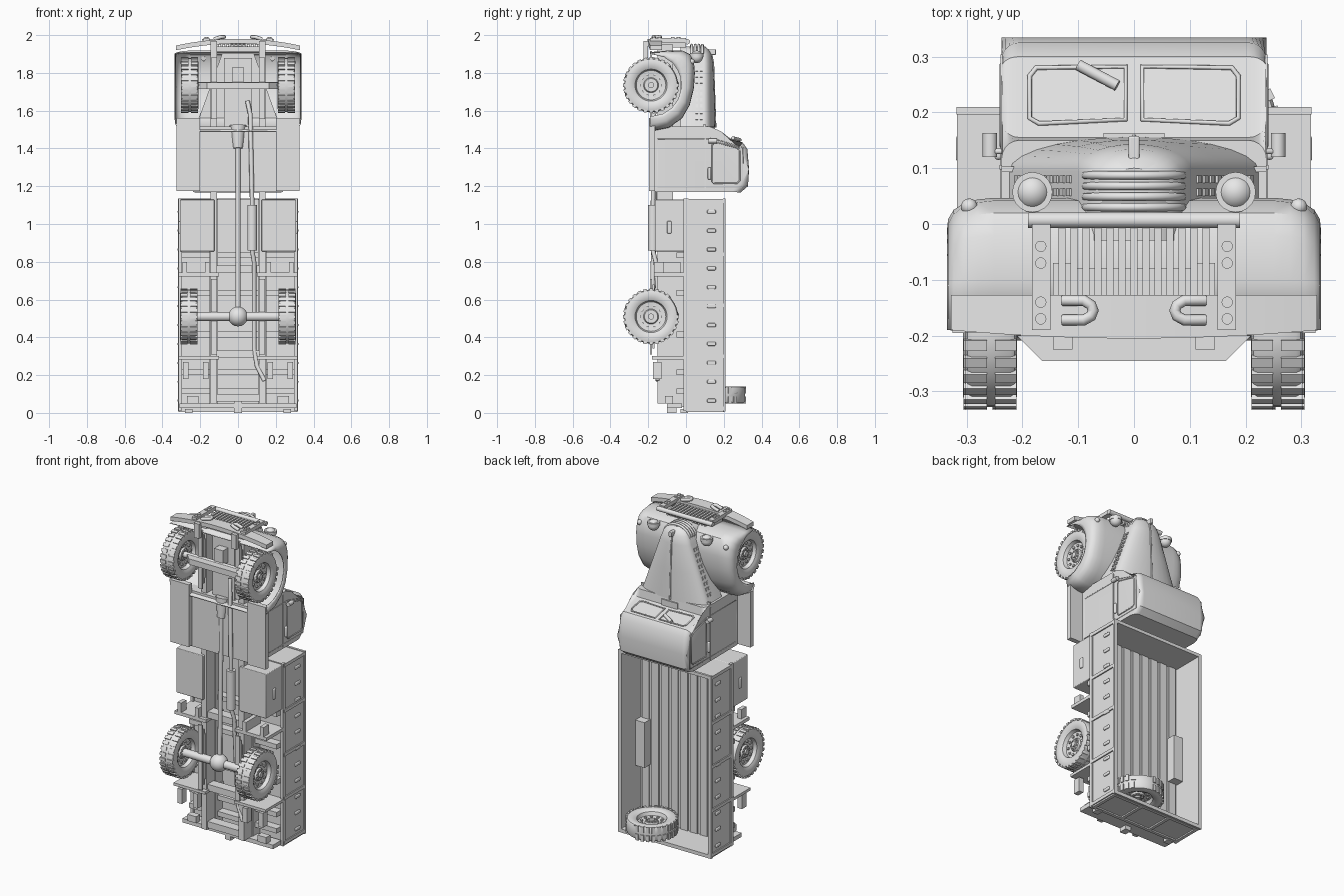
import bpy, bmesh, math
from mathutils import Vector, Matrix

if "Cube" in bpy.data.objects:
    bpy.data.objects.remove(bpy.data.objects["Cube"])

GREY = (0.8, 0.8, 0.8, 1)
grey = bpy.data.materials.new("plain grey")
grey.use_nodes = True
grey.diffuse_color = GREY
grey.node_tree.nodes["Principled BSDF"].inputs["Base Color"].default_value = GREY
parts = []


def finish(name, data, mirror=False, bevel=0):
    ob = bpy.data.objects.new(name, data)
    bpy.context.collection.objects.link(ob)
    data.materials.append(grey)
    if bevel:
        b = ob.modifiers.new("Bevel", "BEVEL")
        b.width, b.segments = bevel, 3
    if mirror:
        ob.modifiers.new("Mirror", "MIRROR")
    parts.append(ob)
    return ob


def mesh(name, bm, **kw):
    bmesh.ops.recalc_face_normals(bm, faces=bm.faces)
    me = bpy.data.meshes.new(name)
    bm.to_mesh(me)
    bm.free()
    return finish(name, me, **kw)


def add_box(bm, x, y, z, turn=None):
    mid = [(a + b) / 2 for a, b in (x, y, z)]
    size = [b - a for a, b in (x, y, z)]
    m = Matrix.Translation(mid) @ (turn or Matrix()) @ Matrix.Diagonal((*size, 1))
    bmesh.ops.create_cube(bm, size=1, matrix=m)


def boxes(name, items, **kw):
    bm = bmesh.new()
    for item in items:
        add_box(bm, *item)
    return mesh(name, bm, **kw)


def add_rod(bm, a, b, r, r2=None, n=20):
    a, b = Vector(a), Vector(b)
    m = Matrix.Translation((a + b) / 2) @ (b - a).to_track_quat("Z", "Y").to_matrix().to_4x4()
    bmesh.ops.create_cone(bm, cap_ends=True, segments=n, radius1=r,
                          radius2=r if r2 is None else r2, depth=(b - a).length, matrix=m)


def rods(name, items, **kw):
    bm = bmesh.new()
    for item in items:
        add_rod(bm, *item)
    return mesh(name, bm, **kw)


def tube(name, pts, r, closed=False, **kw):
    cu = bpy.data.curves.new(name, "CURVE")
    cu.dimensions, cu.bevel_depth, cu.bevel_resolution = "3D", r, 2
    cu.use_fill_caps = True
    sp = cu.splines.new("POLY")
    sp.points.add(len(pts) - 1)
    for p, co in zip(sp.points, pts):
        p.co = (*co, 1)
    sp.use_cyclic_u = closed
    return finish(name, cu, **kw)


def loft(bm, rings, closed=True, caps=True):
    vs = [[bm.verts.new(p) for p in ring] for ring in rings]
    n = len(vs[0])
    for a, b in zip(vs, vs[1:]):
        for i in range(n if closed else n - 1):
            j = (i + 1) % n
            bm.faces.new((a[i], a[j], b[j], b[i]))
    if caps:
        bm.faces.new(vs[0])
        bm.faces.new(vs[-1])


# Wheels: turned tyre and rim around the x axis, tread blocks, hub bolts
def wheel(name, spot, mirror=True, turn=None):
    bm = bmesh.new()
    side = [(.0, .02), (.035, .02), (.04, .01), (.078, .015), (.085, .036), (.1, .044),
            (.125, .046), (.138, .042), (.143, .034)]
    prof = side + [(r, -x) for r, x in reversed(side)]
    rings = []
    for k in range(36):
        a = math.tau * k / 36
        rings.append([(x, max(r, .001) * math.cos(a), max(r, .001) * math.sin(a)) for r, x in prof])
    loft(bm, rings + [rings[0]], closed=False, caps=False)
    bmesh.ops.remove_doubles(bm, verts=bm.verts, dist=.0005)
    for k in range(28):
        spin = Matrix.Rotation(math.tau * k / 28, 4, "X")
        for s in (-1, 1):
            ends = sorted((s * .007, s * .0455))
            start = len(bm.verts)
            add_box(bm, ends, (.134, .148), (-.0095, .0095))
            bm.verts.ensure_lookup_table()
            bmesh.ops.transform(bm, matrix=spin, verts=bm.verts[start:])
    for k in range(10):
        a = math.tau * k / 10
        y, z = math.cos(a), math.sin(a)
        add_rod(bm, (-.025, y * .028, z * .028), (.025, y * .028, z * .028), .005, None, 8)
        add_rod(bm, (-.02, y * .06, z * .06), (.02, y * .06, z * .06), .008, None, 10)
    add_rod(bm, (-.03, 0, 0), (.03, 0, 0), .016)
    bm.transform(Matrix.Translation(spot) @ (turn or Matrix()))
    return mesh(name, bm, mirror=mirror)


wheel("front_wheels", (.256, -.185, 1.735))
wheel("rear_wheels", (.26, -.185, .51))
wheel("spare_wheel", (.115, .17, .095), False, Matrix.Rotation(math.pi / 2, 4, "Y"))

# Cargo bed
boxes("bed_floor", [((-.305, .305), (0, .012), (.02, 1.13))] +
      [((x - .024, x + .024), (.01, .019), (.03, 1.12)) for x in [i * .066 for i in range(-4, 5)]])
boxes("bed_ends", [((-.31, .31), (0, .2), (1.118, 1.132)), ((-.31, .31), (0, .2), (.014, .03))])
boxes("bed_sides", [((.298, .31), (0, .2), (.014, 1.132))], mirror=True)
boxes("bed_rails", [((.296, .318), (.196, .21), (.01, 1.136)), ((.298, .316), (-.012, .012), (.01, 1.136))],
      mirror=True)
boxes("end_rails", [((-.318, .318), (.196, .21), z) for z in ((.008, .03), (1.116, 1.136))])
boxes("side_ribs", [((.308, .317), (0, .2), (z - .01, z + .01)) for z in (.025, .3, .57, .84, 1.122)],
      mirror=True)
boxes("side_slots", [((.308, .319), (.112, .158), (.055 + i * .1, .075 + i * .1)) for i in range(11)],
      mirror=True, bevel=.005)
boxes("wheel_boxes", [((.235, .3), (.01, .07), (.37, .65))], mirror=True)
boxes("tailgate_frame", [((x - .01, x + .01), (.0, .2), (.006, .016)) for x in (-.3, -.1, .1, .3)] +
      [((-.31, .31), y, (.006, .016)) for y in ((0, .02), (.18, .2))])

# Chassis
boxes("frame_rails", [((.11, .145), (-.15, -.07), (.05, 1.95)), ((.105, .15), (-.07, 0), (.03, 1.13))],
      mirror=True)
boxes("cross_members", [((-.12, .12), (-.14, -.08), (z, z + .04)) for z in (.06, .29, .74, 1.2, 1.46, 1.9)] +
      [((-.3, .3), (-.05, 0), (z, z + .03)) for z in (.1, .2, .4, .62, .82)])
boxes("leaf_springs", [((.112, .142), (-.19 + k * .012, -.18 + k * .012), (c - w + k * .03, c + w - k * .03))
                       for c, w in ((.51, .2), (1.735, .18)) for k in (0, 1, 2)], mirror=True)
boxes("mudguard_plates", [((.1, .315), (-.17, 0), (.722, .742)), ((.1, .315), (-.18, 0), (.283, .3)),
                          ((.15, .175), (-.17, -.03), (.74, .8)), ((.27, .295), (-.17, -.12), (.74, .8))],
      mirror=True)
boxes("rear_hangers", [((x, x + .03), (-.175, -.13), (.18, .27)) for x in (.155, .262)], mirror=True)
boxes("rear_bumper", [((-.31, .31), (-.1, -.02), (.025, .05)), ((-.02, .02), (-.1, -.05), (0, .08))])
boxes("rear_lamps", [((.21, .27), (-.11, -.07), (.05, .09)), ((.24, .28), (-.03, .01), (0, .02))], mirror=True)
boxes("storage_boxes", [((.125, .308), (-.165, -.003), (.855, 1.13))], mirror=True, bevel=.004)
boxes("storage_handles", [((.304, .316), (-.1, -.076), (.95, 1.015))], mirror=True, bevel=.005)

# Axles and driveline
rods("axle_tubes", [((-.25, -.185, .51), (.25, -.185, .51), .024),
                    ((-.24, -.185, 1.735), (.24, -.185, 1.735), .018),
                    ((0, -.18, .5), (0, -.16, 1.45), .013),
                    ((0, -.16, 1.4), (0, -.14, 1.52), .025, .045)])
bm = bmesh.new()
bmesh.ops.create_uvsphere(bm, u_segments=24, v_segments=14, radius=.052,
                          matrix=Matrix.Translation((0, -.185, .51)))
mesh("differential", bm)
bm = bmesh.new()
loft(bm, [[(x, y, z) for x, y in ((-.21, -.2), (-.165, -.245), (.165, -.245), (.21, -.2))]
          for z in (1.715, 1.75)])
mesh("front_axle_beam", bm)
boxes("engine_block", [((-.075, .075), (-.14, .02), (1.5, 1.88)), ((-.03, .03), (-.19, -.1), (1.74, 1.83))])
tube("exhaust_pipe", [(.05, -.15, 1.65), (.065, -.17, 1.58), (.075, -.175, 1.1), (.075, -.175, .86),
                      (.085, -.16, .8), (.085, -.13, .34), (.1, -.14, .25), (.14, -.15, .17)], .012)
rods("muffler", [((.075, -.175, .86), (.075, -.175, 1.1), .026)])

# Cab: side profile across the width, rounded roof edges
profile = [(-.165, 1.17), (.29, 1.168), (.328, 1.2), (.334, 1.29), (.325, 1.395), (.3, 1.432),
           (.155, 1.465), (.15, 1.515), (-.165, 1.515)]
bm = bmesh.new()
loft(bm, [[(x, y, z) for y, z in profile] for x in (-.237, .237)])
roof = [e for e in bm.edges if abs(e.verts[0].co.x - e.verts[1].co.x) < .01
        and min(v.co.y for v in e.verts) > .14]
bmesh.ops.bevel(bm, geom=roof, offset=.032, segments=5, profile=.5, affect="EDGES")
mesh("cab", bm)


def glass_z(y):
    return 1.467 - (y - .155) / .145 * .033


tube("windscreen_frames", [(x, y, glass_z(y)) for x, y in ((.015, .187), (.17, .18), (.187, .19),
     (.187, .265), (.175, .28), (.015, .282))], .0045, True, mirror=True)
tube("side_window_frames", [(.237, y, z) for y, z in ((.15, 1.215), (.27, 1.215), (.285, 1.23),
     (.285, 1.39), (.27, 1.405), (.15, 1.435), (.14, 1.42), (.14, 1.225))], .004, True, mirror=True)
tube("door_seams", [(.237, y, z) for y, z in ((-.15, 1.195), (.3, 1.195), (.302, 1.405),
     (.15, 1.45), (-.15, 1.45))], .0025, True, mirror=True)
boxes("belt_line", [((.235, .241), (.098, .106), (1.18, 1.5))], mirror=True)
boxes("door_handles", [((.235, .25), (.115, .133), (1.235, 1.3))], mirror=True, bevel=.006)
boxes("running_boards", [((.2, .325), (-.195, -.165), (1.175, 1.56))], mirror=True)
boxes("cowl_lip", [((-.237, .237), (.093, .103), (1.5, 1.53)), ((-.055, .055), (.155, .163), (1.46, 1.5))])
rods("wiper", [((-.1, .285, 1.445), (-.03, .248, 1.455), .01)])
rods("mirrors", [((.258, .12, 1.44), (.258, .163, 1.44), .013), ((.235, .13, 1.45), (.258, .13, 1.44), .005)],
     mirror=True)

# Bonnet: tapering arch running to a rounded nose
bm = bmesh.new()
rings = []
for z, w, top, base in ((1.51, .225, .156, .095), (1.69, .16, .151, .095), (1.85, .103, .143, .095),
                        (1.9, .085, .134, .09), (1.925, .066, .118, .082), (1.94, .035, .1, .075)):
    arch = [(w * math.cos(a), base + (top - base) * math.sin(a), z)
            for a in [math.pi * k / 14 for k in range(15)]]
    rings.append([(w, -.03, z)] + arch + [(-w, -.03, z)])
loft(bm, rings)
mesh("bonnet", bm)
tube("bonnet_ridge", [(0, .134, 1.9), (0, .144, 1.85), (0, .156, 1.51)], .005)
boxes("nose_badge", [((-.01, .01), (.095, .158), (1.895, 1.925))], bevel=.004)
for k in range(4):
    tube("nose_band", [(.087 * math.cos(a), .03 + k * .019, 1.875 + .072 * math.sin(a))
                       for a in [math.pi * i / 16 for i in range(17)]], .0075)
slant = Matrix.Rotation(-math.atan(.362), 4, "Y")
louvres = []
for i in range(9):
    z = 1.56 + i * .032
    x = .225 - (z - 1.51) * .362
    louvres += [((x - .005, x + .005), (y, y + .014), (z - .009, z + .009), slant) for y in (.05, .073)]
boxes("bonnet_louvres", louvres, mirror=True)

# Front wings: one shell that closes down to round wheel openings
wing = [(-.19, 1.91), (-.1, 1.918), (-.02, 1.918), (.02, 1.9), (.042, 1.86), (.047, 1.8), (.042, 1.72),
        (.02, 1.63), (-.02, 1.56), (-.09, 1.51), (-.19, 1.49)]
bm = bmesh.new()
rings = []
for x, t in ((0, 0), (.25, 0), (.28, .04), (.305, .13), (.323, .28), (.333, .5), (.335, .8), (.333, 1)):
    ring = []
    for y, z in wing:
        d = Vector((y + .19, z - 1.735))
        d = d.lerp(d.normalized() * .166, t)
        ring.append((x, d.x - .19, d.y + 1.735))
    rings.append(ring)
loft(bm, rings, closed=False, caps=False)
wings = mesh("front_wings", bm, mirror=True)
wings.modifiers.new("Shell", "SOLIDIFY").thickness = .006

# Lamps
bm = bmesh.new()
bmesh.ops.create_uvsphere(bm, u_segments=20, v_segments=12, radius=.033,
                          matrix=Matrix.Translation((.182, .057, 1.885)))
add_rod(bm, (.182, .057, 1.885), (.182, .057, 1.905), .036)
add_rod(bm, (.182, .02, 1.875), (.182, .05, 1.88), .012)
bmesh.ops.create_uvsphere(bm, u_segments=14, v_segments=8, radius=.015,
                          matrix=Matrix.Translation((.295, .031, 1.86)))
mesh("lamps", bm, mirror=True)

# Bumper, grille guard and tow hooks
bm = bmesh.new()
rings = []
for k in range(-8, 9):
    x = k * .041
    z, drop = 1.98 - .035 * (k / 8) ** 2, -.205 + .015 * (k / 8) ** 2
    rings.append([(x, y, zz) for y, zz in ((drop, z - .025), (drop, z), (-.127, z), (-.127, z - .025))])
loft(bm, rings)
mesh("front_bumper", bm)
boxes("guard_posts", [((.15, .183), (-.19, 0), (1.962, 1.985)), ((.11, .145), (-.225, -.2), (1.88, 1.97))],
      mirror=True)
rods("guard_bolts", [((.167, y, 1.98), (.167, y, 1.991), .01) for y in (-.17, -.14, -.07, -.04)], mirror=True)
rods("guard_bar", [((-.19, .007, 1.965), (.19, .007, 1.965), .014)])
boxes("guard_slats", [((x - .006, x + .006), (-.127, 0), (1.935, 1.965)) for x in
                      [i * .0215 for i in range(-6, 7)]])
tube("tow_hooks", [(.128, -.137, 1.978), (.09, -.137, 1.99), (.077, -.145, 1.99), (.073, -.155, 1.99),
                   (.077, -.165, 1.99), (.09, -.172, 1.99), (.128, -.172, 1.978)], .01, mirror=True)

# Smooth shading with sharp edges kept
for ob in parts:
    if ob.type == "MESH":
        bpy.ops.object.select_all(action="DESELECT")
        ob.select_set(True)
        bpy.context.view_layer.objects.active = ob
        bpy.ops.object.shade_smooth_by_angle(angle=math.radians(35))
